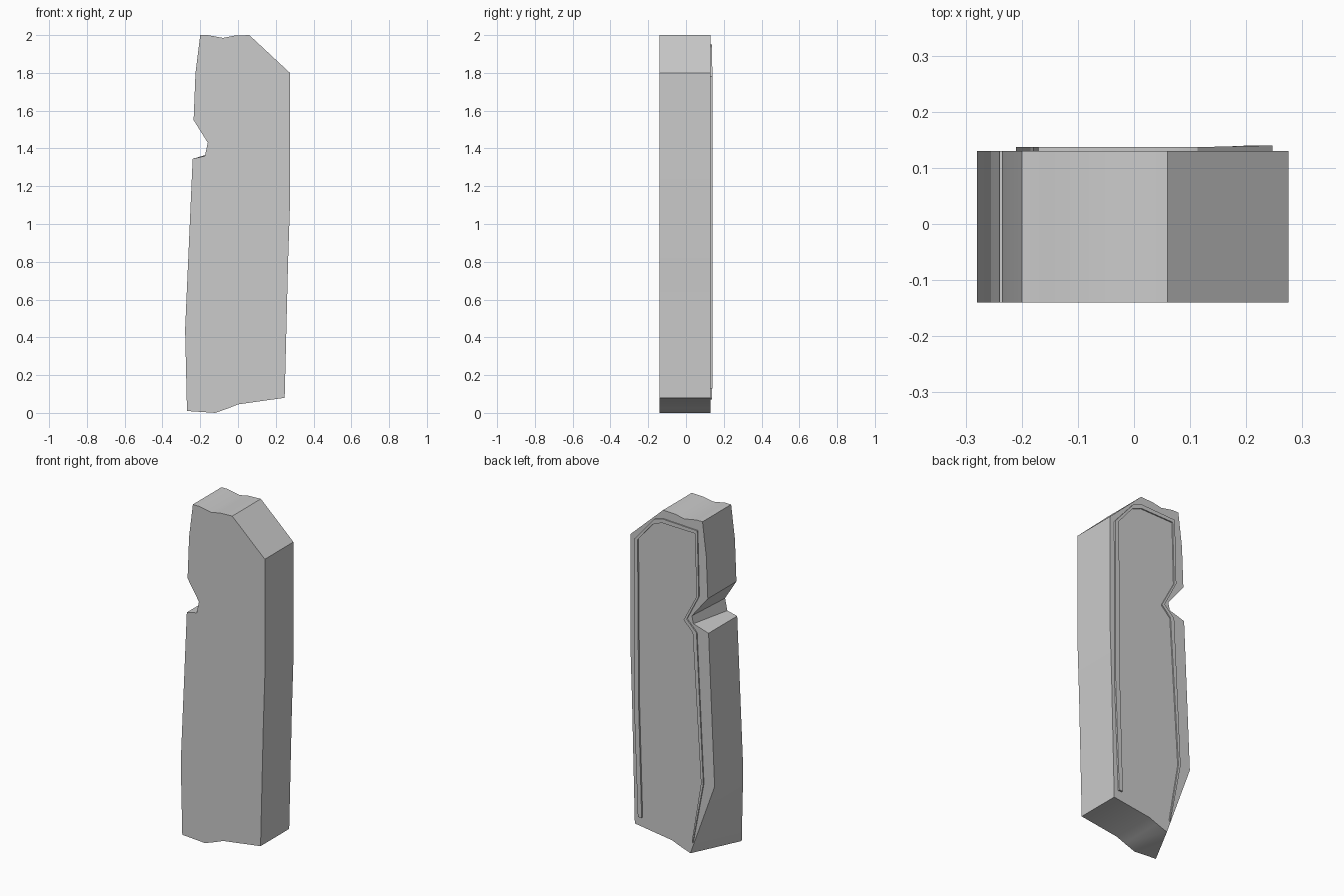
import bpy, bmesh, math

cube = bpy.data.objects.get("Cube")
if cube:
    bpy.data.objects.remove(cube, do_unlink=True)

FRONT, BACK = -0.14, 0.13

# Single stone grey
grey = bpy.data.materials.new("stone_grey")
grey.use_nodes = True
colour = (0.6, 0.6, 0.6, 1)
grey.diffuse_color = colour
grey.node_tree.nodes["Principled BSDF"].inputs["Base Color"].default_value = colour


def finish(name, bm):
    bmesh.ops.remove_doubles(bm, verts=bm.verts, dist=0.0005)
    bmesh.ops.recalc_face_normals(bm, faces=bm.faces)
    mesh = bpy.data.meshes.new(name)
    bm.to_mesh(mesh)
    bm.free()
    mesh.materials.append(grey)
    obj = bpy.data.objects.new(name, mesh)
    bpy.context.collection.objects.link(obj)
    bpy.ops.object.select_all(action='DESELECT')
    obj.select_set(True)
    bpy.context.view_layer.objects.active = obj
    bpy.ops.object.shade_smooth_by_angle(angle=math.radians(30))
    return obj


# Slab outline (x, z), from the bottom corner up the notched edge and around
outline = [(-.27, .01), (-.28, .44), (-.24, 1.345), (-.175, 1.36), (-.16, 1.43),
           (-.235, 1.55), (-.225, 1.8), (-.2, 2), (-.16, 2), (-.08, 1.985),
           (-.02, 1.997), (.06, 2), (.275, 1.8), (.275, 1.1), (.265, .8),
           (.247, .08), (0, .045), (-.05, .025), (-.12, 0)]
# The back loses its bottom corner and has a deeper notch
back_changes = {0: outline[-1], 3: (-.14, 1.375), 4: (-.13, 1.42)}

bm = bmesh.new()
front = [bm.verts.new((x, FRONT, z)) for x, z in outline]
back = []
for i, point in enumerate(outline):
    x, z = back_changes.get(i, point)
    back.append(bm.verts.new((x, BACK, z)))
bm.faces.new(front)
bm.faces.new(back[1:][::-1])
for i in range(len(outline)):
    j = (i + 1) % len(outline)
    bm.faces.new((front[i], back[i], back[j], front[j]))
finish("slab", bm)

# Thin raised border on the back: outer and inner edge points
outer = [(.22, .13), (.245, .8), (.247, 1.78), (.113, 1.935), (.06, 1.95),
         (-.17, 1.94), (-.18, 1.55), (-.1, 1.395), (-.165, 1.33),
         (-.21, .44), (-.14, .07)]
inner = [(.195, .13), (.215, .8), (.222, 1.785), (.125, 1.9), (.065, 1.925),
         (-.155, 1.92), (-.165, 1.545), (-.08, 1.385), (-.14, 1.325),
         (-.195, .44), (-.135, .08)]

bm = bmesh.new()
rings = []
for i, (a, b) in enumerate(zip(outer, inner)):
    top = 0.14 if i < 3 else 0.137
    rings.append([bm.verts.new((x, y, z)) for (x, z), y in
                  ((a, BACK - .002), (a, top), (b, top), (b, BACK - .002))])
for r, s in zip(rings, rings[1:]):
    for k in range(4):
        n = (k + 1) % 4
        bm.faces.new((r[k], r[n], s[n], s[k]))
bm.faces.new(rings[0])
bm.faces.new(rings[-1][::-1])
finish("back_border", bm)
